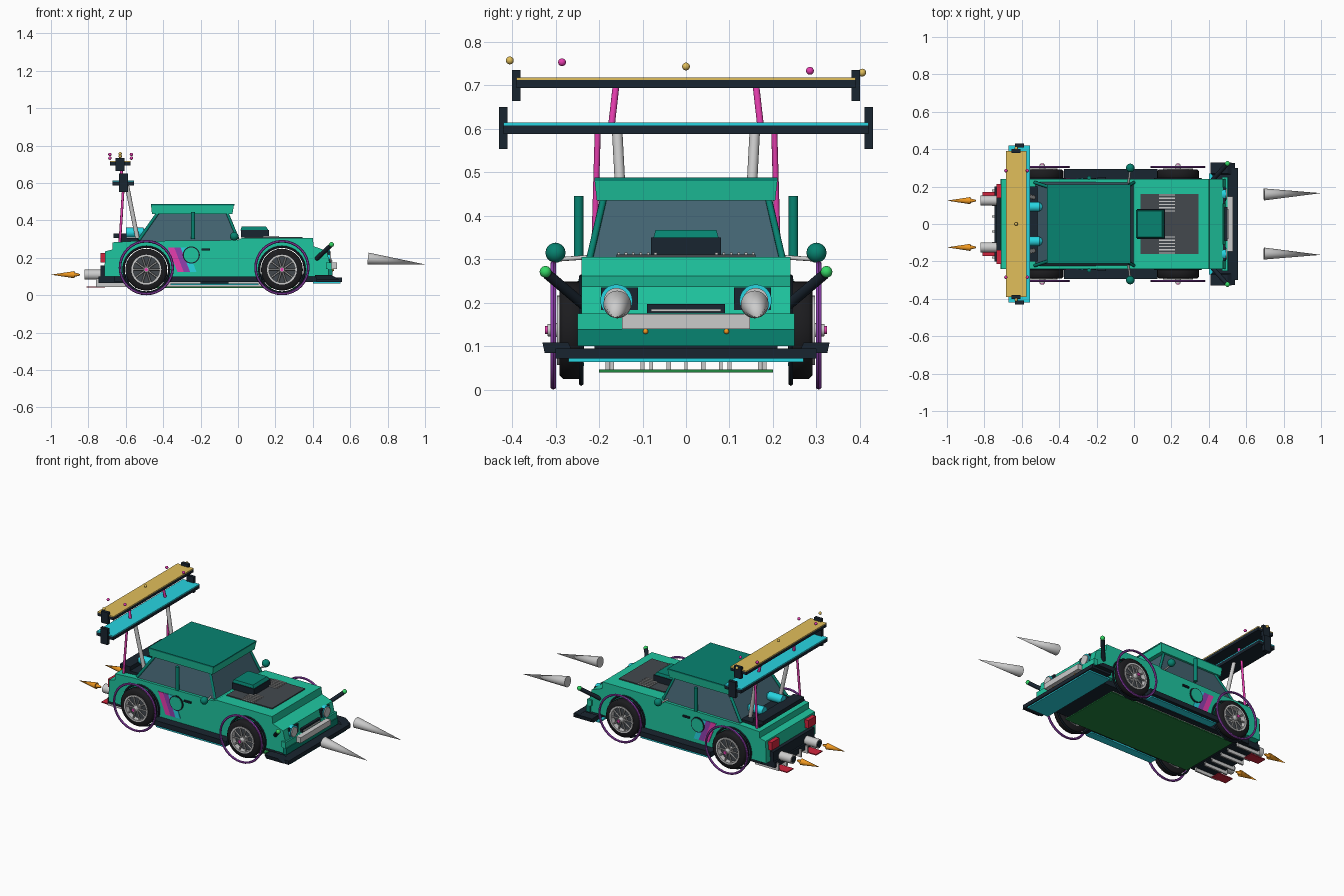
import bpy, bmesh, math
from mathutils import Vector

if "Cube" in bpy.data.objects:
    bpy.data.objects.remove(bpy.data.objects["Cube"])

# display colours (converted to linear when the material is made)
COL = dict(green=(.14, .77, .62), teal=(.06, .51, .44), dark=(.12, .16, .2), tyre=(.13, .13, .14),
           glass=(.27, .39, .44), panel=(.27, .29, .31), cyan=(.17, .83, .88), gold=(.88, .74, .36),
           pink=(.9, .25, .68), purple=(.56, .26, .68), red=(.82, .16, .25), orange=(.95, .6, .15),
           lime=(.22, .84, .4), floor=(.15, .52, .26))


def finish(name, bm, col=None, pair=False, smooth=False):
    bmesh.ops.recalc_face_normals(bm, faces=bm.faces)
    me = bpy.data.meshes.new(name)
    bm.to_mesh(me)
    bm.free()
    ob = bpy.data.objects.new(name, me)
    bpy.context.collection.objects.link(ob)
    if col:
        m = bpy.data.materials.get(col) or bpy.data.materials.new(col)
        m.diffuse_color = [c ** 2.2 for c in COL[col]] + [1]
        m.use_nodes = True
        m.node_tree.nodes["Principled BSDF"].inputs["Base Color"].default_value = m.diffuse_color
        me.materials.append(m)
    if smooth:
        bpy.ops.object.select_all(action='DESELECT')
        ob.select_set(True)
        bpy.context.view_layer.objects.active = ob
        bpy.ops.object.shade_smooth_by_angle(angle=math.radians(50))
    if pair:  # left/right twin
        mod = ob.modifiers.new("mirror", 'MIRROR')
        mod.use_axis = (False, True, False)
        mod.use_mirror_merge = False
    return ob


def taper(name, bot, top, z0, z1, col=None, pair=False):
    """Block between two rectangles (x0, x1, y0, y1)."""
    bm = bmesh.new()
    for (a, b, c, d), z in ((bot, z0), (top, z1)):
        for x, y in ((a, c), (b, c), (b, d), (a, d)):
            bm.verts.new((x, y, z))
    bmesh.ops.convex_hull(bm, input=bm.verts)
    bmesh.ops.dissolve_limit(bm, angle_limit=.01, verts=bm.verts, edges=bm.edges)
    return finish(name, bm, col, pair)


def box(name, x, y, z, col=None, pair=False):
    return taper(name, (*x, *y), (*x, *y), z[0], z[1], col, pair)


def prism(name, pts, ys, col=None, pair=False):
    """Side profile (x, z) extruded across y."""
    bm = bmesh.new()
    a, b = [[bm.verts.new((x, y, z)) for x, z in pts] for y in ys]
    bm.faces.new(a)
    bm.faces.new(b)
    for i in range(len(pts)):
        bm.faces.new((a[i - 1], a[i], b[i], b[i - 1]))
    return finish(name, bm, col, pair)


def rod(name, p, q, r, col=None, pair=False, r2=None, n=16):
    bm = bmesh.new()
    p, q = Vector(p), Vector(q)
    bmesh.ops.create_cone(bm, cap_ends=True, segments=n, radius1=r,
                          radius2=r if r2 is None else r2, depth=(q - p).length)
    bm.transform((q - p).to_track_quat('Z', 'Y').to_matrix().to_4x4())
    bmesh.ops.translate(bm, verts=bm.verts, vec=(p + q) / 2)
    return finish(name, bm, col, pair, True)


def ball(name, c, r, col=None, pair=False):
    bm = bmesh.new()
    bmesh.ops.create_uvsphere(bm, u_segments=16, v_segments=10, radius=r)
    bmesh.ops.translate(bm, verts=bm.verts, vec=c)
    return finish(name, bm, col, pair, True)


def lathe(name, prof, cx, cz, n, col=None):
    """Closed (radius, y) profile turned about an axle at (cx, cz)."""
    bm = bmesh.new()
    rows = []
    for i in range(n):
        u, w = math.cos(math.tau * i / n), math.sin(math.tau * i / n)
        rows.append([bm.verts.new((cx + r * u, y, cz + r * w)) for r, y in prof])
    for i in range(n):
        a, b = rows[i - 1], rows[i]
        for j in range(len(prof)):
            bm.faces.new((a[j - 1], a[j], b[j], b[j - 1]))
    return finish(name, bm, col, True, True)


WZ, AXLES, ARCH = .137, (-.49, .235), .116


# body shell: side profile with both wheel arches
def arch(cx, n=18):
    t = math.pi + math.asin(.037 / ARCH)
    s = (math.pi - 2 * t) / n
    return [(cx + ARCH * math.cos(t + s * i), WZ + ARCH * math.sin(t + s * i)) for i in range(n + 1)]


prism("body_shell", [(-.715, .1)] + arch(AXLES[0]) + arch(AXLES[1]) +
      [(.49, .1), (.49, .175), (.475, .237), (.405, .262), (.4, .305), (.02, .305), (0, .295), (-.55, .29),
       (-.67, .283), (-.67, .245), (-.71, .235)], (-.24, .24), "green")
box("front_bumper", (.48, .505), (-.25, .25), (.1, .14), "teal")
box("front_bumper_upper", (.47, .5), (-.25, .25), (.14, .175), "green")
box("rear_bumper", (-.735, -.7), (-.2, .2), (.1, .16), "dark")

# cabin
taper("cabin_glass", (-.53, 0, -.225, .225), (-.425, -.06, -.19, .19), .285, .445, "glass")
taper("roof", (-.46, -.03, -.205, .205), (-.465, -.022, -.21, .21), .435, .48, "green")
box("roof_skin", (-.465, -.02), (-.21, .21), (.48, .488), "teal")
rod("front_pillar", (0, .222, .3), (-.06, .188, .445), .008, "teal", True, n=8)
rod("rear_pillar", (-.53, .222, .295), (-.425, .188, .445), .009, "teal", True, n=8)
rod("middle_pillar", (-.24, .247, .3), (-.24, .247, .445), .011, "teal", True, n=12)
ball("mirror", (-.02, .3, .315), .023, "teal", True)
rod("mirror_arm", (-.03, .22, .305), (-.02, .29, .3), .005, None, True, n=8)

# bonnet panel, scoop and louvres
box("hood_panel", (.035, .345), (-.16, .16), (.3, .311), "panel")
box("scoop_base", (.015, .165), (-.08, .08), (.31, .35), "dark")
taper("scoop_top", (.012, .165, -.076, .076), (.02, .15, -.07, .07), .345, .367, "teal")
for i in range(6):
    y = .07 + .017 * i
    box("louvre", (.135, .22), (y - .003, y + .003), (.31, .316), None, True)

# nose
box("headlight_bezel", (.44, .488), (.11, .195), (.165, .235), "dark", True)
rod("headlight_ring", (.47, .16, .205), (.492, .16, .205), .037, "cyan", True, n=24)
rod("headlight_lens", (.48, .16, .205), (.498, .16, .205), .029, None, True, n=24)
box("grille", (.44, .5), (-.09, .09), (.165, .197), "dark")
box("grille_bar", (.49, .504), (-.08, .08), (.18, .186))
box("bumper_plate", (.5, .53), (-.147, .147), (.14, .174))
ball("indicator", (.507, .093, .134), .006, "orange", True)
box("splitter", (.42, .555), (-.3, .3), (.072, .095), "dark")
box("splitter_glow", (.4, .548), (-.27, .27), (.064, .073), "cyan")
taper("splitter_wing", (.42, .54, .26, .325), (.41, .5, .27, .33), .085, .108, "dark", True)
rod("whisker", (.42, .235, .195), (.495, .318, .265), .012, "dark", True, n=12)
ball("whisker_tip", (.5, .323, .271), .0135, "lime", True)
rod("light_beam", (.695, .158, .196), (1.0, .165, .165), .032, None, True, 0, 24)

# underside and sills
box("floor_pan", (-.66, .42), (-.21, .21), (.07, .11), "dark")
box("under_glow", (-.55, .33), (-.2, .2), (.04, .047), "floor")
for y in (0, .08, .17):
    box("floor_strut", (-.5, .3), (y - .004, y + .004), (.045, .075), None, y > 0)
box("side_skirt", (-.375, .125), (.235, .295), (.07, .1), "dark", True)
box("skirt_glow", (-.36, .11), (.235, .285), (.055, .063), "cyan", True)
box("skirt_glow_bracket", (-.2, -.05), (.24, .27), (.06, .075), "dark", True)

# wheels
for cx in AXLES:
    rod("axle", (cx, -.25, WZ), (cx, .25, WZ), .015, "dark")
    lathe("tyre", [(.078, .237), (.104, .237), (.112, .246), (.112, .282), (.104, .291), (.078, .291)],
          cx, WZ, 28, "tyre")
    lathe("rim", [(.07, .242), (.08, .242), (.08, .296), (.07, .296)], cx, WZ, 28)
    rod("brake_disc", (cx, .25, WZ), (cx, .265, WZ), .072, "panel", True, n=24)
    for k in range(10):
        u, w = math.cos(math.tau * k / 10), math.sin(math.tau * k / 10)
        rod("spoke", (cx + .015 * u, .289, WZ + .015 * w), (cx + .073 * u, .287, WZ + .073 * w),
            .005, None, True, n=6)
    rod("hub", (cx, .26, WZ), (cx, .318, WZ), .02, None, True, .014)
    rod("hub_cap", (cx, .316, WZ), (cx, .324, WZ), .009, "pink", True)
    for name, R, y, r, c, dz in (("arch_trim", .122, .241, .006, "dark", 0),
                                 ("neon_ring", .141, .305, .007, "purple", .011)):
        ring = [(R + r * math.cos(t * math.tau / 6), y + r * math.sin(t * math.tau / 6)) for t in range(6)]
        lathe(name, ring, cx, WZ + dz, 32, c)

# side graphics and door handle
for i, c in enumerate(("pink", "purple", "cyan")):
    x = -.375 + .034 * i
    prism("side_stripe", [(x, .255), (x + .034, .255), (x + .085, .125), (x + .051, .125)], (.238, .243), c, True)
rod("roundel_edge", (-.25, .238, .215), (-.25, .245, .215), .046, "dark", True, n=28)
rod("roundel", (-.25, .238, .215), (-.25, .247, .215), .04, "green", True, n=28)
box("door_handle", (-.195, -.15), (.238, .25), (.24, .25), "dark", True)

# tail
box("tail_light", (-.735, -.7), (.14, .215), (.175, .225), "red", True)
rod("exhaust", (-.68, .125, .11), (-.82, .125, .11), .027, None, True, n=20)
rod("exhaust_bore", (-.8, .125, .11), (-.822, .125, .11), .02, "dark", True, n=20)
rod("flame", (-.875, .125, .11), (-1.0, .125, .11), .019, "orange", True, 0)
rod("flame_root", (-.875, .125, .11), (-.845, .125, .11), .012, "orange", True, .004)
box("diffuser", (-.745, -.6), (-.2, .2), (.065, .1), "dark")
for y in (.04, .1, .18):
    box("diffuser_fin", (-.76, -.6), (y - .005, y + .005), (.045, .09), None, True)
box("diffuser_tip", (-.81, -.71), (.11, .172), (.041, .047), "red", True)
box("boot_tray", (-.64, -.5), (-.2, .2), (.28, .305), "dark")
box("boot_spoiler", (-.665, -.595), (-.2, .2), (.305, .33), "dark")
rod("gas_bottle", (-.6, .092, .335), (-.505, .092, .335), .026, "cyan", True, n=20)
rod("gas_bottle_cap", (-.505, .092, .335), (-.487, .092, .335), .024, "cyan", True, .01, 20)

# twin rear wing
for name, x0, x1, hw, z0, z1, ez, c in (("lower_wing", -.67, -.556, .42, .588, .614, (.553, .65), "cyan"),
                                        ("upper_wing", -.685, -.575, .39, .694, .718, (.664, .735), "gold")):
    xm = (x0 + x1) / 2
    box(name, (x0, x1), (-hw, hw), (z0, z1 - .006), "dark")
    box(name + "_skin", (x0, x1), (-hw, hw), (z1 - .006, z1), c)
    box(name + "_endplate", (xm - .024, xm + .024), (hw - .01, hw + .01), ez, "dark", True)
rod("wing_stay", (-.535, .142, .29), (-.595, .158, .592), .012, None, True, n=10)
rod("wing_strut", (-.632, .212, .28), (-.612, .203, .592), .007, "pink", True, n=10)
rod("upper_strut", (-.615, .171, .61), (-.63, .161, .698), .008, "pink", True, n=10)
for i, y in enumerate((-.405, -.285, 0, .285, .405)):
    z = .757 - .028 * (y + .405) / .81
    for x in ((-.685, -.57) if i % 2 else (-.63,)):
        ball("wing_bead", (x, y, z), .009, "pink" if i % 2 else "gold")
